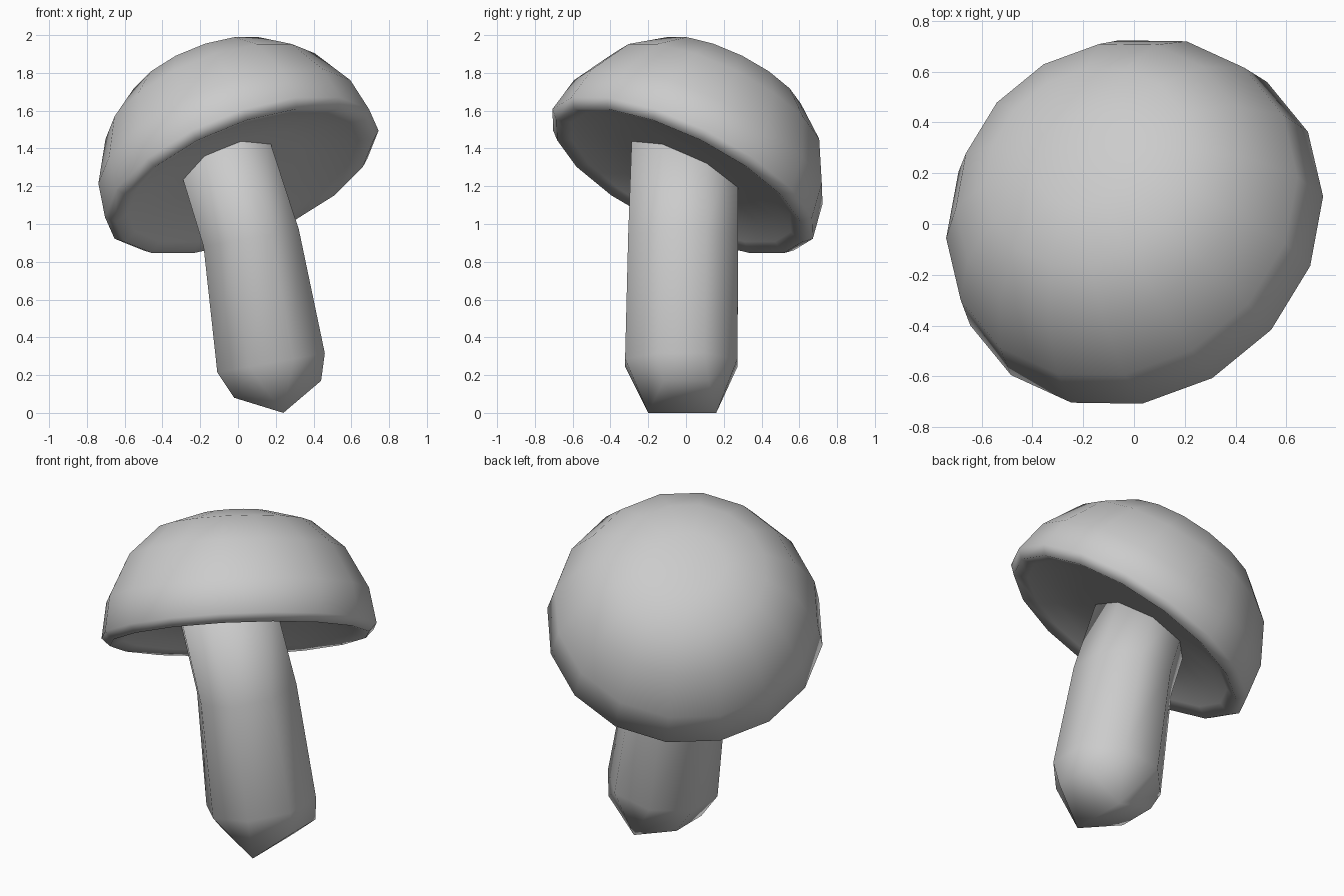
import bpy, bmesh
from math import sin, cos, pi
from mathutils import Vector, Matrix

if "Cube" in bpy.data.objects:
    bpy.data.objects.remove(bpy.data.objects["Cube"])


def loft(name, start, rings, end, matrix=Matrix.Identity(4)):
    """Skin a stack of equal-count point rings, closed by a fan at each end."""
    bm = bmesh.new()
    rows = [[bm.verts.new(p) for p in ring] for ring in rings]
    n = len(rows[0])
    a, b = bm.verts.new(start), bm.verts.new(end)
    for i in range(n):
        j = (i + 1) % n
        bm.faces.new((a, rows[0][j], rows[0][i]))
        bm.faces.new((b, rows[-1][i], rows[-1][j]))
        for low, high in zip(rows, rows[1:]):
            bm.faces.new((low[i], low[j], high[j], high[i]))
    bmesh.ops.remove_doubles(bm, verts=bm.verts, dist=0.0005)
    bmesh.ops.recalc_face_normals(bm, faces=bm.faces)
    bm.transform(matrix)
    for f in bm.faces:
        f.smooth = True
    mesh = bpy.data.meshes.new(name)
    bm.to_mesh(mesh)
    bm.free()
    obj = bpy.data.objects.new(name, mesh)
    bpy.context.collection.objects.link(obj)
    return obj


def ring(n, rx, ry, centre, slope=0):
    """Ring with an edge centred on +x; slope tilts it along x."""
    pts = []
    for i in range(n):
        t = 2 * pi * (i + 0.5) / n
        x, y = rx * cos(t), ry * sin(t)
        pts.append(Vector(centre) + Vector((x, y, slope * x)))
    return pts


# Mushroom cap: turned profile (radius, height), leaning back and left
profile = [(0.35, 0.035), (0.54, 0.015), (0.65, -0.02), (0.725, -0.045),
           (0.77, 0.0), (0.735, 0.2), (0.61, 0.435), (0.43, 0.59),
           (0.2, 0.655)]
axis = Vector((-0.34, 0.415, 0.845)).normalized()
side = Vector((0, 0, 1)).cross(axis).normalized()
downhill = side.cross(axis)
frame = Matrix((downhill, side, axis)).transposed().to_4x4()
cap_matrix = Matrix.Translation((0.02, -0.018, 1.265)) @ frame
loft("cap", (0, 0, 0.04), [ring(16, r, r, (0, 0, h)) for r, h in profile],
     (0, 0, 0.665), cap_matrix)

# Stem: bent eight-sided tube ending in a blunt ridge at the foot
right = [(0.44, 0.12, 0.17), (0.44, -0.12, 0.17)]
left = [(-0.02, 0.12, 0.08), (-0.02, -0.12, 0.08)]
back, front = (0.24, 0.16, 0), (0.24, -0.2, 0)
foot = [right[0], back, back, left[0], left[1], front, front, right[1]]
stem_rings = [
    foot,
    ring(8, 0.308, 0.322, (0.175, -0.025, 0.265), 0.18),
    ring(8, 0.273, 0.315, (0.07, -0.015, 0.925), 0.18),
    ring(8, 0.258, 0.305, (-0.09, -0.005, 1.43), 0.3),
]
loft("stem", (0.24, -0.02, 0), stem_rings, (-0.09, 0, 1.45))
